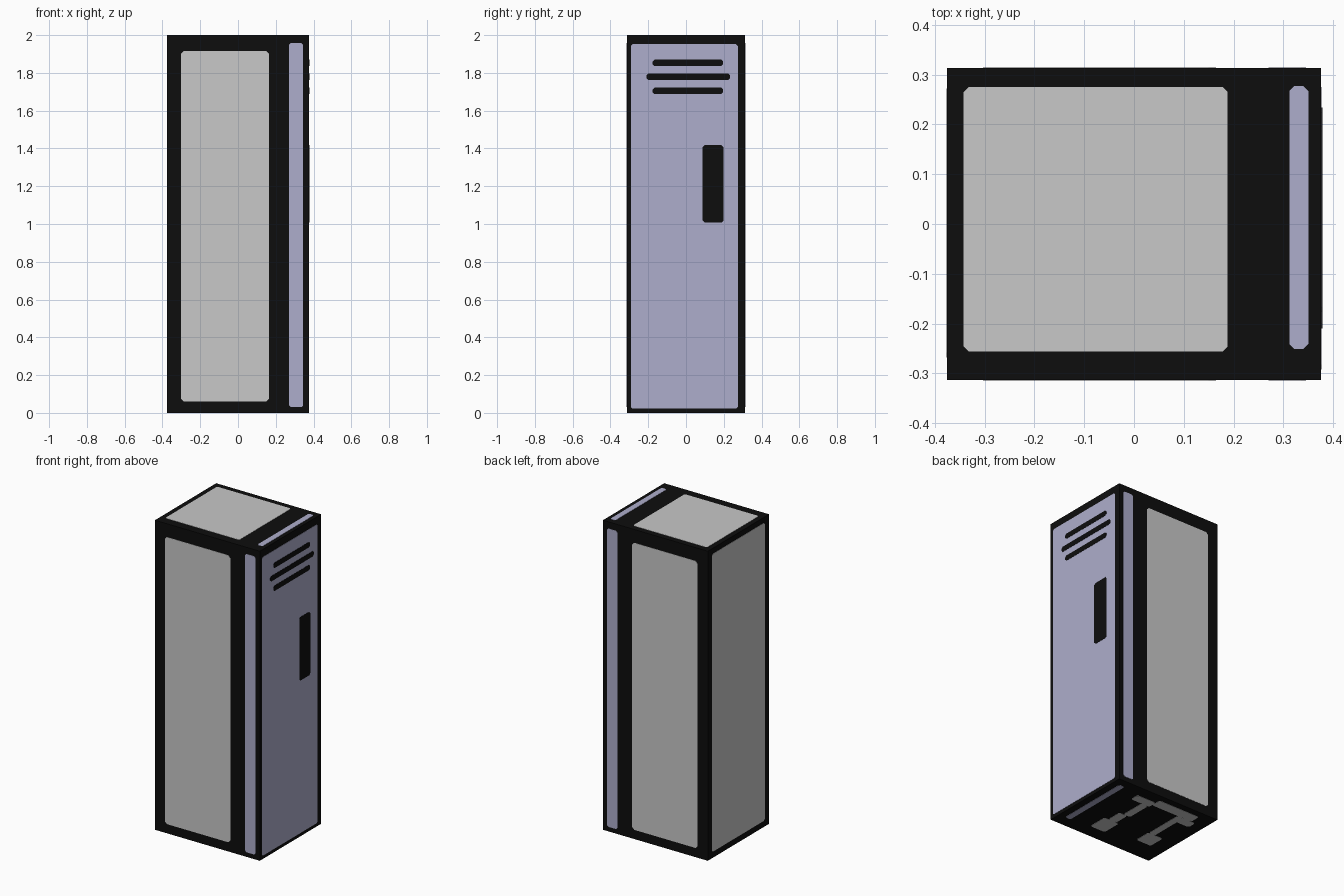
import bpy, bmesh
from mathutils import Vector

if "Cube" in bpy.data.objects:
    bpy.data.objects.remove(bpy.data.objects["Cube"])

HX, HY, H = 0.375, 0.313, 2.0
SEAM = 0.24


def material(name, r, g, b):
    m = bpy.data.materials.new(name)
    m.diffuse_color = (r, g, b, 1)
    m.use_nodes = True
    m.node_tree.nodes["Principled BSDF"].inputs["Base Color"].default_value = m.diffuse_color
    return m


BLACK = material("black_trim", 0.004, 0.004, 0.004)
GREY = material("light_grey_panel", 0.578, 0.578, 0.578)
LILAC = material("lilac_door", 0.423, 0.423, 0.604)


def finish(name, bm, mat):
    bmesh.ops.recalc_face_normals(bm, faces=bm.faces)
    me = bpy.data.meshes.new(name)
    bm.to_mesh(me)
    bm.free()
    me.materials.append(mat)
    ob = bpy.data.objects.new(name, me)
    bpy.context.collection.objects.link(ob)
    return ob


def box(name, x0, x1, mat):
    bm = bmesh.new()
    bmesh.ops.create_cube(bm, size=1)
    for v in bm.verts:
        v.co = ((x0 + x1) / 2 + v.co.x * (x1 - x0), v.co.y * 2 * HY, (v.co.z + 0.5) * H)
    finish(name, bm, mat)


def plate(name, mat, axis, level, out, a0, a1, b0, b1, lift=0.0015, r=0.01):
    """Thin plate with clipped corners lying on the face axis = level."""
    ring = [(a0 + r, b0), (a1 - r, b0), (a1, b0 + r), (a1, b1 - r),
            (a1 - r, b1), (a0 + r, b1), (a0, b1 - r), (a0, b0 + r)]
    bm = bmesh.new()
    verts = []
    for a, b in ring:
        co = [a, b]
        co.insert(axis, level)
        verts.append(bm.verts.new(co))
    face = bm.faces.new(verts)
    ext = bmesh.ops.extrude_face_region(bm, geom=[face])
    move = Vector((0, 0, 0))
    move[axis] = out * lift
    bmesh.ops.translate(bm, vec=move,
                        verts=[v for v in ext["geom"] if isinstance(v, bmesh.types.BMVert)])
    finish(name, bm, mat)


# Cabinet and door slab
box("cabinet_body", -HX, SEAM, BLACK)
box("door_slab", SEAM, HX, BLACK)

# Front and back panels with door edge strips
for side, s in (("front", -1), ("back", 1)):
    plate(side + "_panel", GREY, 1, s * HY, s, -0.303, 0.165, 0.06, 1.915, r=0.015)
    plate(side + "_door_edge", LILAC, 1, s * HY, s, 0.27, 0.345, 0.03, 1.958)

# Left side panel
plate("left_panel", GREY, 0, -HX, -1, -0.268, 0.272, 0.04, 1.965)

# Top panel and door edge
plate("top_panel", GREY, 2, H, 1, -0.342, 0.188, -0.256, 0.275)
plate("top_door_edge", LILAC, 2, H, 1, 0.312, 0.35, -0.251, 0.277)

# Door face with vents and handle
plate("door_face", LILAC, 0, HX, 1, -0.292, 0.275, 0.022, 1.952)
for i, (y0, y1, z) in enumerate(((-0.177, 0.197, 1.853), (-0.21, 0.234, 1.779), (-0.177, 0.197, 1.705))):
    plate(f"vent_{i + 1}", BLACK, 0, HX, 1, y0, y1, z - 0.017, z + 0.017, lift=0.003)
plate("door_handle", BLACK, 0, HX, 1, 0.088, 0.198, 1.008, 1.418, lift=0.003)

# Underside: door edge and worn patches
plate("bottom_door_edge", LILAC, 2, 0, -1, 0.29, 0.33, -0.235, 0.26)
patches = ((-0.27, 0.03, 0.20, 0.27), (0.03, 0.17, 0.175, 0.235), (0.04, 0.09, 0.01, 0.175),
           (0.06, 0.12, -0.09, 0.01), (0.04, 0.15, -0.22, -0.09),
           (-0.30, -0.20, 0.14, 0.20), (-0.21, -0.165, -0.06, 0.20), (-0.27, -0.16, -0.17, -0.06))
for i, p in enumerate(patches):
    plate(f"bottom_patch_{i + 1}", GREY, 2, 0, -1, *p)
